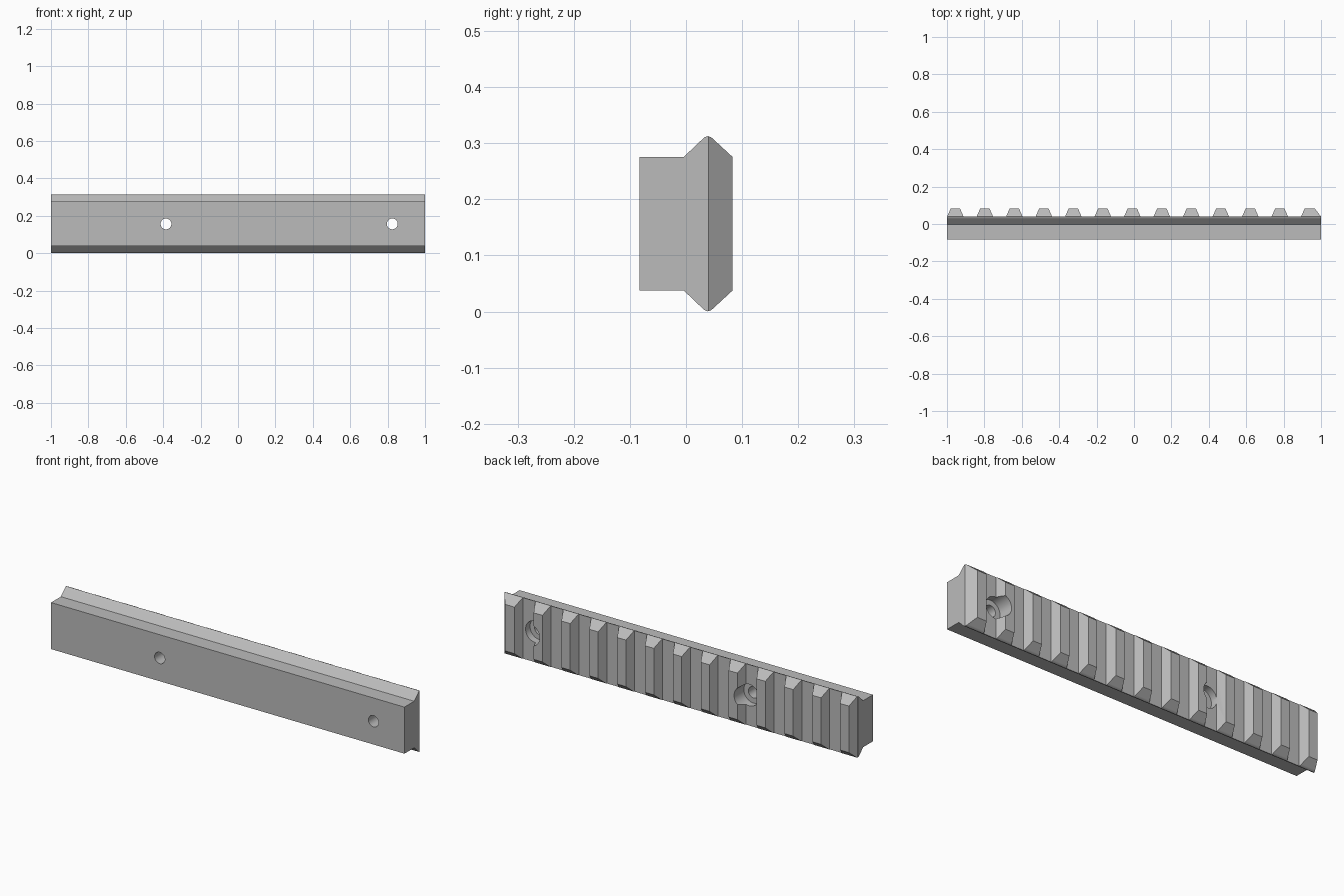
import bpy, bmesh, math
from mathutils import Matrix, Vector

cube = bpy.data.objects.get("Cube")
if cube:
    bpy.data.objects.remove(cube, do_unlink=True)

MID = 0.1565          # height of the rail's centre line
FLOOR, BACK = 0.04, 0.083   # slot floor and tooth face depth
PITCH = 0.1577

grey = bpy.data.materials.new("plain_grey")
grey.use_nodes = True
colour = (0.5, 0.5, 0.5, 1)
grey.diffuse_color = colour
grey.node_tree.nodes["Principled BSDF"].inputs["Base Color"].default_value = colour


def finish(name, bm):
    bmesh.ops.recalc_face_normals(bm, faces=bm.faces)
    mesh = bpy.data.meshes.new(name)
    bm.to_mesh(mesh)
    bm.free()
    mesh.materials.append(grey)
    obj = bpy.data.objects.new(name, mesh)
    bpy.context.collection.objects.link(obj)
    return obj


def add_prism(bm, points, direction):
    face = bm.faces.new([bm.verts.new(p) for p in points])
    new = bmesh.ops.extrude_face_region(bm, geom=[face])["geom"]
    verts = [g for g in new if isinstance(g, bmesh.types.BMVert)]
    bmesh.ops.translate(bm, verts=verts, vec=Vector(direction))


# Rail body: upper half of the cross-section, mirrored about the centre line
half = [(-BACK, 0.119), (-0.004, 0.119), (0.0275, 0.149), (0.033, 0.154),
        (0.039, 0.1562), (0.045, 0.154), (0.0505, 0.149), (BACK, 0.119)]
section = half + [(y, -h) for y, h in reversed(half)]
bm = bmesh.new()
add_prism(bm, [(-1, y, MID + h) for y, h in section], (2, 0, 0))
rail = finish("rail", bm)

# Cross slots, with sloped ends on the outermost teeth
bm = bmesh.new()
OVER = 0.1
for i in range(14):
    c = -1.034 + PITCH * i
    low, top, right = c - 0.035, c - 0.054, c + 0.035
    if i == 0:
        low = top = -1.15
    if i == 13:
        low, top, right = 1.0, 0.966, 1.15
    slope = (low - top) / (BACK - FLOOR)
    rise = OVER - FLOOR
    flare = 1.15 if i == 13 else right + 0.019 / (BACK - FLOOR) * rise
    outline = [(low, FLOOR), (right, FLOOR), (flare, OVER), (low - slope * rise, OVER)]
    add_prism(bm, [(x, y, -0.1) for x, y in outline], (0, 0, 0.6))
slots = finish("slot_cutter", bm)


# Screw holes and their counterbores
def bores(name, radius, y0, y1):
    bm = bmesh.new()
    for x in (-0.385, 0.825):
        place = Matrix.Translation((x, (y0 + y1) / 2, MID)) @ Matrix.Rotation(math.pi / 2, 4, 'X')
        bmesh.ops.create_cone(bm, cap_ends=True, segments=40, radius1=radius,
                              radius2=radius, depth=y1 - y0, matrix=place)
    return finish(name, bm)


cutters = [slots, bores("counterbore_cutter", 0.055, 0.004, 0.2),
           bores("screw_hole_cutter", 0.029, -0.2, 0.15)]

bpy.ops.object.select_all(action='DESELECT')
rail.select_set(True)
bpy.context.view_layer.objects.active = rail
for cutter in cutters:
    mod = rail.modifiers.new(cutter.name, 'BOOLEAN')
    mod.operation = 'DIFFERENCE'
    mod.solver = 'EXACT'
    mod.object = cutter
    bpy.ops.object.modifier_apply(modifier=mod.name)
    bpy.data.objects.remove(cutter, do_unlink=True)

bpy.ops.object.shade_smooth_by_angle(angle=math.radians(25))
